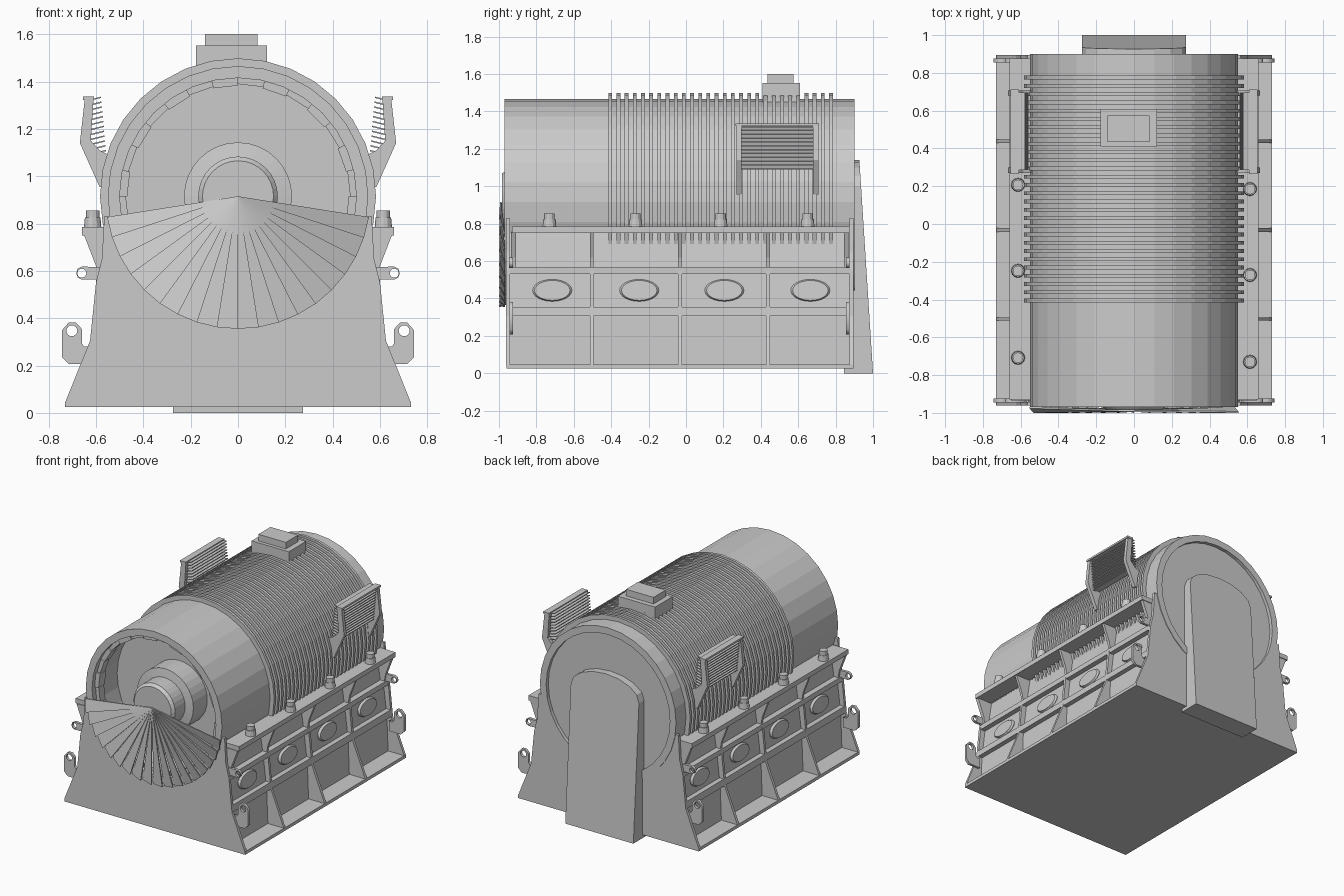
import bpy, bmesh
from math import sin, cos, pi, radians, asin, sqrt

if "Cube" in bpy.data.objects:
    bpy.data.objects.remove(bpy.data.objects["Cube"])

ZC = 0.915  # drum axis height


def finish(name, bm):
    bmesh.ops.recalc_face_normals(bm, faces=bm.faces)
    me = bpy.data.meshes.new(name)
    bm.to_mesh(me)
    bm.free()
    ob = bpy.data.objects.new(name, me)
    bpy.context.collection.objects.link(ob)
    return ob


def prism_into(bm, pts, y0, y1):
    a = [bm.verts.new((x, y0, z)) for x, z in pts]
    b = [bm.verts.new((x, y1, z)) for x, z in pts]
    bm.faces.new(a)
    bm.faces.new(b[::-1])
    for i in range(len(pts)):
        j = (i + 1) % len(pts)
        bm.faces.new((a[i], b[i], b[j], a[j]))


def prism(name, pts, spans, both=False):
    """Extrude an x-z profile along y over each span, optionally on both sides."""
    bm = bmesh.new()
    for s in ((1, -1) if both else (1,)):
        for y0, y1 in spans:
            prism_into(bm, [(s * x, z) for x, z in pts], y0, y1)
    return finish(name, bm)


def rect(x0, x1, z0, z1):
    return [(x0, z0), (x1, z0), (x1, z1), (x0, z1)]


def lathe_into(bm, prof, n, place):
    """Revolve (radius, height) pairs; place maps (u, v, h) to a point."""
    rings = []
    for r, h in prof:
        if r == 0:
            rings.append([bm.verts.new(place(0, 0, h))])
        else:
            rings.append([bm.verts.new(place(r * sin(2 * pi * k / n), r * cos(2 * pi * k / n), h)) for k in range(n)])
    for p, q in zip(rings, rings[1:]):
        for k in range(n):
            m = (k + 1) % n
            if len(p) == 1:
                bm.faces.new((p[0], q[k], q[m]))
            elif len(q) == 1:
                bm.faces.new((p[k], p[m], q[0]))
            else:
                bm.faces.new((p[k], p[m], q[m], q[k]))


def axial(u, v, h):
    return (u, h, ZC + v)


def lathe(name, prof, n=32):
    bm = bmesh.new()
    lathe_into(bm, prof, n, axial)
    return finish(name, bm)


def cradle(half, r):
    """Close a right-hand outline into a symmetric profile with a round seat for the drum."""
    t = asin((half[-1][1] - ZC) / r)
    arc = [(r * cos(t + (-pi - 2 * t) * k / 24), ZC + r * sin(t + (-pi - 2 * t) * k / 24)) for k in range(25)]
    return half + arc + [(-x, z) for x, z in half[::-1]]


# Drum with open front bore and shallow rear recess
lathe("drum", [(0, -0.68), (0.5, -0.68), (0.5, -0.97), (0.55, -0.97), (0.55, 0.9),
               (0.5, 0.9), (0.5, 0.875), (0, 0.875)])
lathe("front_hub", [(0, -0.985), (0.15, -0.985), (0.168, -0.965), (0.168, -0.85),
                    (0.228, -0.84), (0.228, -0.68)])

# Cooling fins around the drum
bm = bmesh.new()
for i in range(28):
    y = -0.415 + i * 0.0437
    lathe_into(bm, [(0.54, y), (0.583, y), (0.583, y + 0.02), (0.54, y + 0.02), (0.54, y)], 32, axial)
finish("cooling_fins", bm)

# Stepped blocks lining the bore
bm = bmesh.new()
for i in range(28):
    a0, a1 = 2 * pi * i / 28, 2 * pi * (i + 1) / 28
    ri = 0.468 if i % 2 else 0.474
    prism_into(bm, [(r * sin(a), ZC + r * cos(a)) for r, a in ((ri, a0), (ri, a1), (0.505, a1), (0.505, a0))],
               -0.93 - 0.01 * (i % 2), -0.87)
finish("bore_blocks", bm)

# Pinwheel guard covering the lower front half
bm = bmesh.new()
N, A0, A1 = 18, radians(-171), radians(-9)
for i in range(N):
    a, b = A0 + (A1 - A0) * i / N, A0 + (A1 - A0) * (i + 1) / N
    tri = [(0, -0.994, ZC)] + [(0.56 * cos(t), y, ZC + 0.56 * sin(t)) for t, y in ((a, -0.976), (b, -1.0))]
    f = [bm.verts.new(p) for p in tri]
    g = [bm.verts.new((x, y + 0.008, z)) for x, y, z in tri]
    bm.faces.new(f)
    bm.faces.new(g[::-1])
    for k in range(3):
        bm.faces.new((f[k], g[k], g[(k + 1) % 3], f[(k + 1) % 3]))
finish("guard_blades", bm)

# Base: plate, inner walls, end walls
prism("base_plate", rect(-0.73, 0.73, 0.025, 0.048), [(-0.96, 0.895)])
prism("base_body", cradle([(0.6, 0.04), (0.59, 0.3), (0.56, 0.55), (0.53, 0.75)], 0.545), [(-0.945, 0.88)])
ends = [(0.73, 0.045), (0.625, 0.305), (0.6, 0.55), (0.575, 0.65), (0.565, 0.83), (0.54, 0.83)]
prism("end_walls", cradle(ends[:-1] + [(sqrt(0.545**2 - 0.085**2), 0.83)], 0.545), [(-0.962, -0.942), (0.875, 0.895)])

# Side frame: vertical ribs, belts, bolting rail and rail gussets
ribs = [(-0.512, -0.494), (-0.042, -0.022), (0.428, 0.448)]
prism("side_ribs", [(0.55, 0.04), (0.73, 0.045), (0.625, 0.305), (0.6, 0.55), (0.54, 0.56)], ribs, True)
prism("upper_belt", rect(0.54, 0.6, 0.53, 0.567), [(-0.945, 0.88)], True)
prism("lower_belt", [(0.57, 0.305), (0.625, 0.305), (0.62, 0.353), (0.57, 0.353)], [(-0.945, 0.88)], True)
prism("bolting_rail", rect(0.535, 0.66, 0.75, 0.785), [(-0.93, 0.875)], True)
prism("rail_gussets", [(0.5, 0.55), (0.59, 0.56), (0.6, 0.62), (0.65, 0.75), (0.5, 0.755)],
      [(-0.935, -0.91)] + ribs + [(0.845, 0.87)], True)

# Oval covers and rail bolts
bm = bmesh.new()
for s in (1, -1):
    for y in (-0.715, -0.25, 0.205, 0.665):
        lathe_into(bm, [(0.105, -0.03), (0.105, 0.0), (0.095, 0.012), (0, 0.012)], 24,
                   lambda u, v, h: (s * (0.577 + h - 0.13 * v * 0.53), y + u, 0.443 + v * 0.56))
finish("oval_covers", bm)
bm = bmesh.new()
for s in (1, -1):
    for y in (-0.73, -0.27, 0.185, 0.65):
        yy = y if s > 0 else y + 0.022
        lathe_into(bm, [(0, 0.78), (0.037, 0.78), (0.033, 0.825), (0.028, 0.825), (0.028, 0.855), (0, 0.855)], 12,
                   lambda u, v, h: (s * 0.614 + u, yy + v, h))
finish("rail_bolts", bm)


# Lifting lugs with eye holes, at all four corners
def lug(name, outline, eye, r, x_side, y):
    cu = bpy.data.curves.new(name, 'CURVE')
    cu.dimensions, cu.fill_mode, cu.extrude = '2D', 'BOTH', 0.01
    hole = [(eye[0] + r * cos(pi * k / 8), eye[1] + r * sin(pi * k / 8)) for k in range(16)]
    for pts in (outline, hole):
        sp = cu.splines.new('POLY')
        sp.points.add(len(pts) - 1)
        sp.use_cyclic_u = True
        for p, (x, z) in zip(sp.points, pts):
            p.co = (x_side * x, z, 0, 1)
    tmp = bpy.data.objects.new(name, cu)
    me = bpy.data.meshes.new_from_object(tmp)
    bpy.data.objects.remove(tmp)
    ob = bpy.data.objects.new(name, me)
    ob.rotation_euler = (pi / 2, 0, 0)
    ob.location.y = y
    bpy.context.collection.objects.link(ob)


low = [(0.62, 0.28), (0.65, 0.28), (0.66, 0.295), (0.66, 0.355), (0.685, 0.382), (0.715, 0.382),
       (0.743, 0.35), (0.743, 0.235), (0.715, 0.207), (0.62, 0.207)]
high = [(0.57, 0.565), (0.66, 0.563), (0.677, 0.572), (0.684, 0.59), (0.677, 0.609), (0.66, 0.618), (0.57, 0.616)]
for s in (1, -1):
    for y in (-0.935, 0.865):
        lug("lower_lug", low, (0.702, 0.347), 0.023, s, y)
        lug("upper_lug", high, (0.66, 0.59), 0.019, s, y)

# Side louvres: brackets, top bar and slats
prism("louvre_brackets", [(0.61, 1.33), (0.647, 1.33), (0.668, 1.14), (0.585, 0.955), (0.54, 0.955),
                          (0.545, 1.09), (0.585, 1.11), (0.622, 1.15)], [(0.27, 0.298), (0.68, 0.708)], True)
prism("louvre_top_bar", rect(0.608, 0.655, 1.322, 1.336), [(0.265, 0.712)], True)
for i in range(12):
    x, z = 0.558 + 0.0018 * i, 1.095 + 0.0205 * i
    prism("louvre_slat", [(x, z + 0.01), (x, z + 0.016), (x + 0.065, z), (x + 0.065, z - 0.006)],
          [(0.285, 0.695)], True)

# Terminal box on top
prism("terminal_box", rect(-0.177, 0.123, 1.42, 1.552), [(0.41, 0.61)])
prism("terminal_lid", rect(-0.14, 0.082, 1.54, 1.6), [(0.435, 0.575)])

# Rear duct: arched slab with sloping back face
arch = [(-0.275, 0), (0.275, 0)] + [(0.275 * cos(pi * k / 8), 1.0 + 0.14 * sin(pi * k / 8)) for k in range(9)]
duct = prism("rear_duct", arch, [(0.845, 1.0)])
for v in duct.data.vertices:
    if v.co.y > 0.9:
        v.co.y = 1.0 - 0.073 * v.co.z / 1.14
